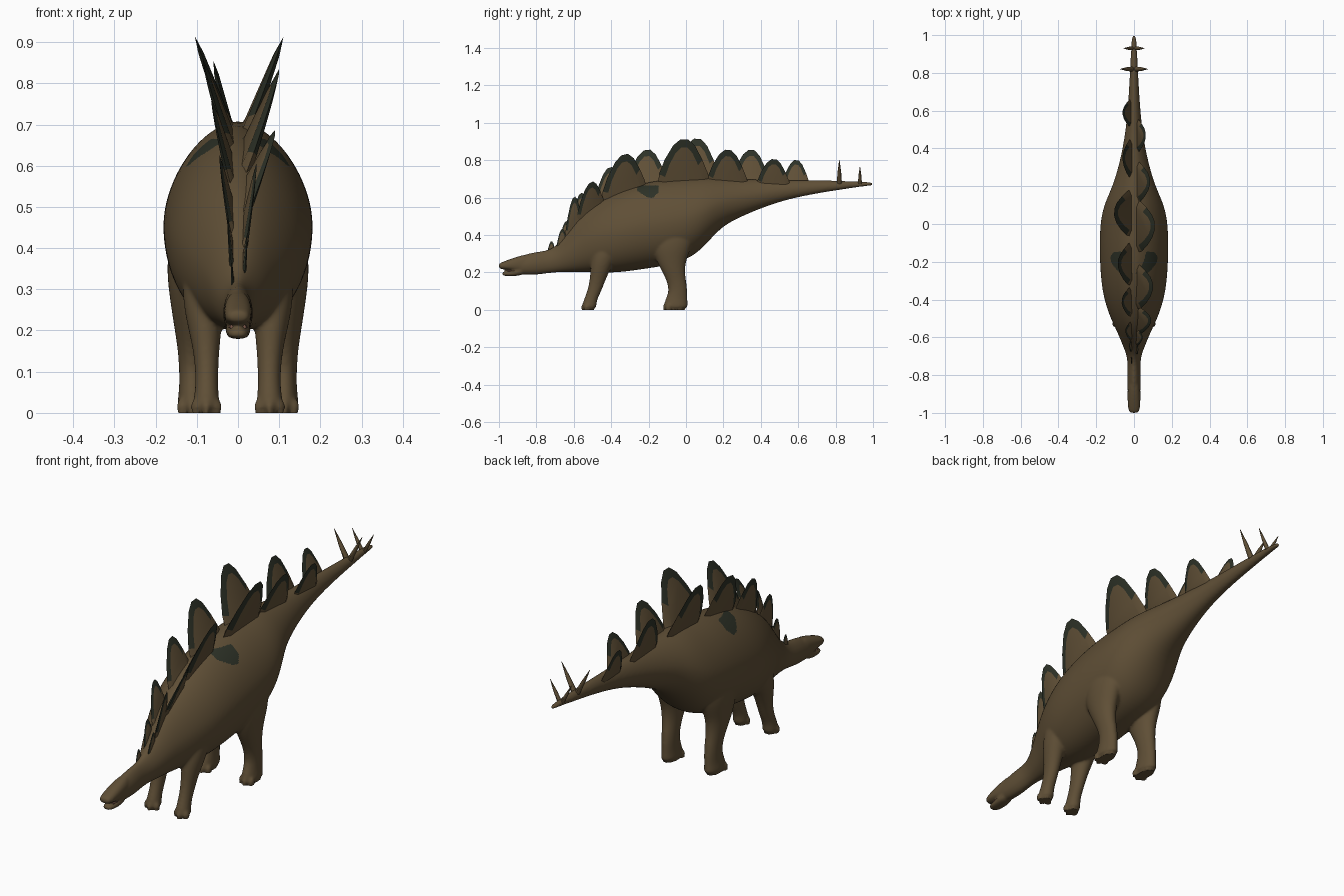
import bpy, bmesh, math
from mathutils import Vector

if "Cube" in bpy.data.objects:
    bpy.data.objects.remove(bpy.data.objects["Cube"])

def material(name, rgb):
    m = bpy.data.materials.new(name)
    m.diffuse_color = (*rgb, 1)
    m.use_nodes = True
    m.node_tree.nodes["Principled BSDF"].inputs["Base Color"].default_value = m.diffuse_color
    return m

BROWN = material("hide brown", (0.115, 0.078, 0.037))
DARK = material("dark plate green", (0.026, 0.031, 0.02))
PINK = material("mouth pink", (0.2, 0.1, 0.07))

def make_object(name, bm, *mats):
    bmesh.ops.recalc_face_normals(bm, faces=bm.faces)
    me = bpy.data.meshes.new(name)
    bm.to_mesh(me)
    bm.free()
    ob = bpy.data.objects.new(name, me)
    bpy.context.collection.objects.link(ob)
    for m in mats:
        me.materials.append(m)
    return ob

def smooth(ob, angle):
    bpy.ops.object.select_all(action='DESELECT')
    ob.select_set(True)
    bpy.context.view_layer.objects.active = ob
    bpy.ops.object.shade_smooth_by_angle(angle=math.radians(angle))

def skin(bm, rings):
    """Join rings of points into a closed tube."""
    loops = [[bm.verts.new(p) for p in r] for r in rings]
    n = len(loops[0])
    for a, b in zip(loops, loops[1:]):
        for i in range(n):
            bm.faces.new((a[i], a[(i + 1) % n], b[(i + 1) % n], b[i]))
    bm.faces.new(loops[0])
    bm.faces.new(loops[-1][::-1])

def trunk(bm, stations, top=2.0, low=2.0, mid=.45, n=24):
    """Stations: y, top z, bottom z, half width; top and low set the roundness."""
    rings = []
    for y, t, b, w in stations:
        c = b + mid * (t - b)
        ring = []
        for i in range(n):
            a = math.tau * i / n
            s, k = math.sin(a), math.cos(a)
            e = 2 / (top if s > 0 else low)
            x = math.copysign(abs(k) ** e, k) * w
            ring.append((x, y, c + abs(s) ** e * ((t - c) if s > 0 else (b - c))))
        rings.append(ring)
    skin(bm, rings)

def limb(bm, stations, side, n=20):
    """Stations: z, centre x, centre y, x radius, y radius."""
    skin(bm, [[(side * (x + rx * math.cos(math.tau * i / n)),
                y + ry * math.sin(math.tau * i / n), z) for i in range(n)]
              for z, x, y, rx, ry in stations])

# Trunk, neck and tail, with a ridged back
SPINE = [(-0.92, .275, .195, .03), (-0.86, .298, .185, .036), (-0.79, .312, .187, .037),
         (-0.74, .318, .195, .033), (-0.69, .345, .20, .04), (-0.63, .42, .20, .065),
         (-0.57, .50, .20, .09), (-0.50, .56, .20, .125), (-0.40, .62, .195, .16),
         (-0.30, .66, .205, .176), (-0.20, .685, .22, .182), (-0.10, .70, .235, .184),
         (0.0, .705, .265, .18), (0.07, .71, .31, .168), (0.13, .71, .375, .147),
         (0.20, .705, .45, .115), (0.30, .70, .50, .083), (0.42, .695, .55, .056),
         (0.55, .693, .592, .038), (0.70, .692, .622, .027), (0.85, .69, .645, .02),
         (0.96, .685, .662, .014), (1.003, .681, .663, .011)]
bm = bmesh.new()
trunk(bm, SPINE, 1.72, 2.1, .48)
# Upper and lower jaws
trunk(bm, [(-1.002, .246, .222, .024), (-0.985, .254, .216, .03), (-0.95, .268, .213, .034),
           (-0.89, .289, .203, .035), (-0.82, .305, .2, .03)], 2.4, 2.4)
trunk(bm, [(-0.985, .206, .181, .021), (-0.95, .207, .179, .028), (-0.91, .213, .18, .031),
           (-0.86, .24, .187, .03)], 2.4, 2.4)
# Legs and toes
for s in (1, -1):
    limb(bm, [(0, .112, -.055, .037, .066), (.03, .112, -.055, .035, .064),
              (.06, .111, -.05, .032, .058), (.10, .111, -.042, .032, .05),
              (.15, .112, -.05, .034, .052), (.20, .115, -.066, .039, .06),
              (.27, .115, -.082, .05, .082), (.36, .113, -.075, .064, .12),
              (.46, .10, -.06, .058, .10)], s)
    limb(bm, [(0, .077, -.517, .034, .038), (.03, .077, -.517, .032, .038),
              (.06, .076, -.508, .028, .036), (.10, .076, -.49, .028, .038),
              (.15, .077, -.475, .032, .042), (.20, .08, -.462, .04, .05),
              (.27, .086, -.442, .05, .065), (.36, .088, -.41, .045, .07),
              (.42, .08, -.39, .035, .06)], s)
    for fx, fy in ((.112, -.108), (.077, -.544)):
        for k in (-1, 0, 1):
            limb(bm, [(z, fx + k * .025, fy + abs(k) * .014, r, r * 1.3)
                      for z, r in ((0, .014), (.018, .014), (.034, .008))], s, 10)
raw = make_object("body", bm, BROWN)
mod = raw.modifiers.new("round", 'SUBSURF')
mod.levels = 2
mod = raw.modifiers.new("fuse", 'REMESH')
mod.mode, mod.voxel_size = 'VOXEL', 0.006
mod = raw.modifiers.new("blend", 'SMOOTH')
mod.factor, mod.iterations = 0.5, 8
fused = bpy.data.meshes.new_from_object(raw.evaluated_get(bpy.context.evaluated_depsgraph_get()))
raw.modifiers.clear()
raw.data = fused
fused.materials.clear()
fused.materials.append(BROWN)
fused.materials.append(DARK)
for v in fused.vertices:
    if v.co.z < 0.008:
        v.co.z = 0
# Dark flank marking, narrowing downwards
for p in fused.polygons:
    y, z = p.center.y, p.center.z
    dark = .60 < z < .665 and -.26 + max(0, .635 - z) * 1.6 < y < -.145 - max(0, .63 - z)
    p.material_index = 1 if dark else 0
smooth(raw, 60)

# Mouth lining
bm = bmesh.new()
trunk(bm, [(-0.955, .219, .2, .02), (-0.9, .219, .2, .027)], n=12)
make_object("mouth", bm, PINK)

# Back plates, alternating sides and leaning out
OUTLINE = [(-.5, 0), (-.48, .3), (-.37, .6), (-.21, .88), (-.07, 1), (.08, .99),
           (.21, .85), (.35, .55), (.46, .25), (.5, 0)]

def spine_top(y):
    for a, b in zip(SPINE, SPINE[1:]):
        if a[0] <= y <= b[0]:
            return a[1] + (b[1] - a[1]) * (y - a[0]) / (b[0] - a[0])
    return SPINE[-1][1]

def plate(side, y, width, tip_x, tip_z):
    foot = Vector((side * .012, y, spine_top(y) - .05))
    up = Vector((side * tip_x, y, tip_z)) - foot
    across = Vector((0, width, (spine_top(y + width / 2) - spine_top(y - width / 2)) * .8))
    normal = up.cross(across).normalized()
    thick = .05 * width + .003
    bm = bmesh.new()
    rim = [bm.verts.new(foot + across * u + up * v) for u, v in OUTLINE]
    for sign in (1, -1):
        inner = [bm.verts.new(foot + across * u * .76 + up * (v * .84)
                              + normal * sign * thick * (1 - .6 * v)) for u, v in OUTLINE]
        for i in range(len(rim)):
            j = (i + 1) % len(rim)
            f = bm.faces.new((rim[i], rim[j], inner[j], inner[i]))
            f.material_index = int(OUTLINE[i][1] + OUTLINE[j][1] > .85)
        bm.faces.new(inner)
    smooth(make_object("back_plate", bm, BROWN, DARK), 25)

for p in [(-1, .59, .15, .06, .80), (1, .47, .18, .062, .805), (-1, .35, .21, .06, .855),
          (1, .225, .22, .085, .855), (-1, .06, .25, .105, .915), (1, -.01, .28, .11, .912),
          (-1, -.21, .23, .085, .855), (1, -.33, .24, .10, .83), (-1, -.41, .16, .065, .76),
          (1, -.51, .15, .09, .68), (-1, -.565, .10, .045, .62), (1, -.60, .09, .045, .60),
          (-1, -.645, .07, .025, .47), (1, -.665, .06, .022, .43), (-1, -.72, .05, .015, .365)]:
    plate(*p)

# Tail spikes
for s in (1, -1):
    for y, tx, tz, r in ((.82, .073, .80, .014), (.93, .056, .765, .011)):
        bm = bmesh.new()
        base, tip = Vector((s * .006, y, .672)), Vector((s * tx, y, tz))
        skin(bm, [[base.lerp(tip, t) + Vector((r * k * math.cos(a), r * k * math.sin(a), 0))
                   for a in [math.tau * i / 8 for i in range(8)]]
                  for t, k in ((0, 1), (.5, .7), (1, .08))])
        smooth(make_object("tail_spike", bm, BROWN), 50)
